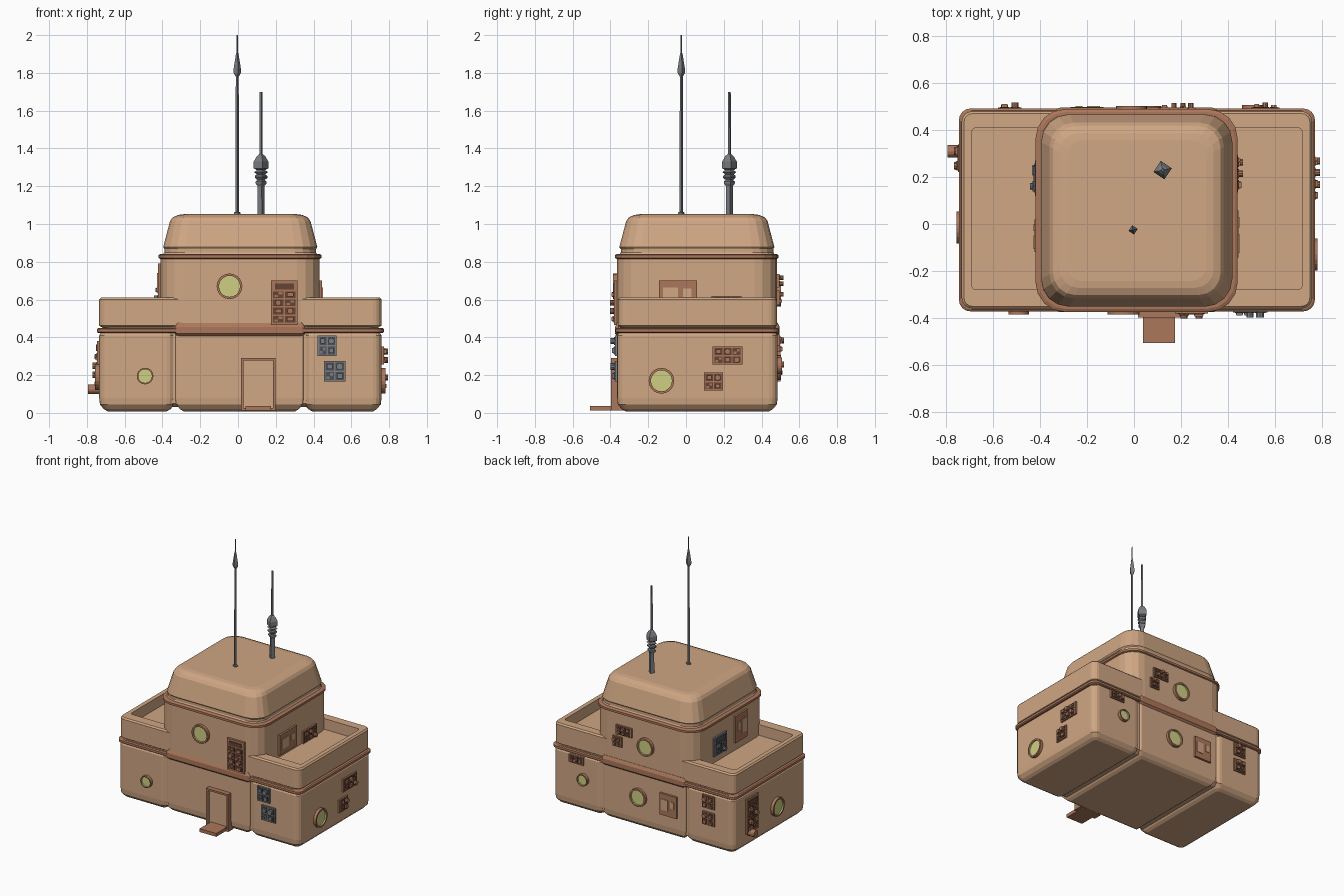
import bpy, bmesh
from math import pi, cos, sin
from mathutils import Matrix, Vector

cube = bpy.data.objects.get("Cube")
if cube:
    bpy.data.objects.remove(cube)


def material(name, rgb):
    m = bpy.data.materials.new(name)
    m.use_nodes = True
    m.diffuse_color = (*rgb, 1)
    m.node_tree.nodes["Principled BSDF"].inputs["Base Color"].default_value = (*rgb, 1)
    return m


MATS = [material("sand_plaster", (.63, .385, .23)), material("clay_trim", (.41, .185, .105)),
        material("window_glass", (.63, .62, .23)), material("grey_metal", (.2, .21, .225)),
        material("dark_clay", (.13, .06, .037)), material("dark_metal", (.075, .08, .09))]
SAND, CLAY, GLASS, METAL, DARK_CLAY, DARK_METAL = range(6)


def finish(name, bm):
    bmesh.ops.recalc_face_normals(bm, faces=bm.faces)
    mesh = bpy.data.meshes.new(name)
    bm.to_mesh(mesh)
    bm.free()
    for m in MATS:
        mesh.materials.append(m)
    ob = bpy.data.objects.new(name, mesh)
    bpy.context.collection.objects.link(ob)
    return ob


def skin(name, rings, mat):
    """Closed surface through rings of equal point count."""
    bm = bmesh.new()
    loops = [[bm.verts.new(p) for p in ring] for ring in rings]
    n = len(loops[0])
    for a, b in zip(loops, loops[1:]):
        for i in range(n):
            j = (i + 1) % n
            bm.faces.new((a[i], a[j], b[j], b[i]))
    bm.faces.new(loops[0][::-1])
    bm.faces.new(loops[-1])
    for f in bm.faces:
        f.material_index = mat
    return finish(name, bm)


def rounded_rect(x0, x1, y0, y1, z, r, seg=4):
    pts = []
    for k, (cx, cy) in enumerate([(x1 - r, y1 - r), (x0 + r, y1 - r), (x0 + r, y0 + r), (x1 - r, y0 + r)]):
        for i in range(seg + 1):
            a = (k + i / seg) * pi / 2
            pts.append((cx + r * cos(a), cy + r * sin(a), z))
    return pts


def block(name, rect, r, levels, mat):
    """Rounded box: levels are (height, inset) pairs."""
    x0, x1, y0, y1 = rect
    skin(name, [rounded_rect(x0 + d, x1 - d, y0 + d, y1 - d, z, max(r - d * .5, .006))
                for z, d in levels], mat)


def mast(name, x, y, profile, turn, sides=4):
    skin(name, [[(x + r * cos(turn + 2 * pi * i / sides), y + r * sin(turn + 2 * pi * i / sides), z)
                 for i in range(sides)] for r, z in profile], METAL)


# Wall features use local axes: along the wall, up, outward
WALLS = {"front": ((1, 0), (0, -1)), "back": ((1, 0), (0, 1)),
         "left": ((0, 1), (1, 0)), "right": ((0, 1), (-1, 0))}


def wall_matrix(wall, plane, u, z):
    a, n = WALLS[wall]
    along, out = Vector((*a, 0)), Vector((*n, 0))
    m = Matrix((along, (0, 0, 1), out)).transposed().to_4x4()
    m.translation = along * u + out * plane + Vector((0, 0, z))
    return m


def add_box(bm, u, v, w, h, d0, d1, mat):
    m = Matrix.Translation((u, v, (d0 + d1) / 2)) @ Matrix.Diagonal((w, h, d1 - d0, 1))
    verts = bmesh.ops.create_cube(bm, size=1, matrix=m)["verts"]
    faces = {f for v in verts for f in v.link_faces}
    for f in faces:
        f.material_index = mat
    return faces


def add_knob(bm, u, v, r, d, mat, sides=10):
    verts = bmesh.ops.create_cone(bm, cap_ends=True, segments=sides, radius1=r, radius2=r, depth=d + .02,
                                  matrix=Matrix.Translation((u, v, (d - .02) / 2)))["verts"]
    faces = {f for v in verts for f in v.link_faces}
    for f in faces:
        f.material_index = mat
    return faces


def sink_front(bm, faces, rim, depth, mat):
    front = max(faces, key=lambda f: f.calc_center_median().z)
    bmesh.ops.inset_region(bm, faces=[front], thickness=rim, depth=0)
    front.material_index = mat
    bmesh.ops.translate(bm, verts=bmesh.ops.extrude_discrete_faces(bm, faces=[front])["faces"][0].verts,
                        vec=(0, 0, -depth))


def place(name, bm, wall, plane, u, z):
    bm.transform(wall_matrix(wall, plane, u, z))
    finish(name, bm)


def porthole(name, wall, plane, u, z, r):
    bm = bmesh.new()
    sink_front(bm, add_knob(bm, 0, 0, r, .022, CLAY, 20), r * .18, .01, GLASS)
    place(name, bm, wall, plane, u, z)


def machinery(name, wall, plane, u, z, w, h, rows, cols=2, metal=False):
    """Plate covered in small recesses, boxes and knobs."""
    base, dark = (METAL, DARK_METAL) if metal else (CLAY, DARK_CLAY)
    bm = bmesh.new()
    add_box(bm, 0, 0, w, h, -.02, .012, base)
    cw, ch = w * .9 / cols, h * .92 / rows
    for r in range(rows):
        v = h * .46 - ch * (r + .5)
        if r == 0 and rows > 2:
            add_box(bm, 0, v, w * .72, ch * .7, 0, .018, dark)
            continue
        for c in range(cols):
            s = -w * .45 + cw * (c + .5)
            add_box(bm, s, v, cw * .86, ch * .82, 0, .015, dark)
            kind = (r + 2 * c) % 3
            if kind == 0:
                add_box(bm, s, v, cw * .55, ch * .5, 0, .026, base)
            elif kind == 1:
                for k in (-1, 1):
                    add_box(bm, s + k * cw * .18, v + k * ch * .16, cw * .3, ch * .28, 0, .022, base)
            else:
                add_knob(bm, s, v, min(cw, ch) * .36, .034, base)
    place(name, bm, wall, plane, u, z)


def shutter(name, wall, plane, u, z, w, h, flip=1):
    bm = bmesh.new()
    add_box(bm, 0, 0, w, h, -.02, .014, CLAY)
    add_box(bm, -flip * w * .2, 0, w * .4, h * .5, 0, .018, SAND)
    add_box(bm, flip * w * .25, h * .08, w * .22, h * .3, 0, .018, SAND)
    place(name, bm, wall, plane, u, z)


# Lower storey: two wings and a centre, with shallow joints between
FRONT, BACK = -.365, .485
foot = [(.008, .045), (.02, .025), (.045, .004), (.08, 0), (.41, 0), (.43, .012)]
block("right_wing", (-.735, -.332, FRONT, BACK), .045, foot, SAND)
block("left_wing", (.347, .76, FRONT, BACK), .045, foot, SAND)
block("centre_hall", (-.332, .347, FRONT + .002, BACK - .002), .012, foot, SAND)
block("hall_core", (-.7, .72, FRONT + .015, BACK - .015), .03, [(.03, .03), (.05, 0), (.47, 0)], SAND)

# Clay trim above the lower storey
block("wing_band", (-.747, .772, FRONT - .008, BACK + .008), .05,
      [(.422, .008), (.428, 0), (.444, 0), (.45, .008)], CLAY)
block("centre_band", (-.335, .355, FRONT - .011, BACK + .011), .02,
      [(.4, .02), (.42, 0), (.455, 0), (.478, .012)], CLAY)

# Walled terraces on both wings
for name, x0, x1 in (("right_terrace", -.735, -.2), ("left_terrace", .22, .76)):
    inner = (x0 + .042, x1 - .042, -.28, .41)
    rings = [rounded_rect(x0 + d, x1 - d, FRONT + .004 + d, BACK - .004 - d, z, .045 - d)
             for z, d in ((.45, .02), (.462, 0), (.6, 0), (.61, .01))]
    rings += [rounded_rect(*inner, z, .02) for z in (.61, .53)]
    skin(name, rings, SAND)

# Upper storey, ring and cap roof
block("tower", (-.41, .432, FRONT, BACK - .003), .12, [(.45, 0), (.82, 0), (.85, .02), (.88, .02)], SAND)
block("tower_ring", (-.42, .442, FRONT - .01, BACK + .005), .125,
      [(.815, .01), (.82, 0), (.836, 0), (.842, .012)], CLAY)
block("roof_cap", (-.396, .42, -.353, .468), .12,
      [(.858, .03), (.868, .006), (.878, 0), (1.015, .036), (1.035, .05), (1.048, .08), (1.052, .11)], SAND)

# Roof masts
mast("tall_mast", -.004, -.025, [(.018, 1.045), (.018, 1.06), (.009, 1.065), (.008, 1.78), (.02, 1.8),
                                 (.02, 1.82), (.007, 1.9), (.004, 1.91), (.003, 2)], .2)
mast("short_mast", .122, .23, [(.02, 1.04), (.018, 1.2), (.03, 1.215), (.03, 1.225), (.02, 1.232), (.034, 1.245),
                               (.034, 1.255), (.022, 1.262), (.038, 1.275), (.022, 1.285), (.04, 1.295),
                               (.04, 1.33), (.022, 1.36), (.009, 1.37), (.007, 1.7)], .2)

# Door and step
door = bmesh.new()
sink_front(door, add_box(door, 0, 0, .182, .278, -.03, .033, CLAY), .019, .022, SAND)
place("door", door, "front", -FRONT, .107, .151)
step = bmesh.new()
add_box(step, 0, 0, .137, .025, -.04, .142, CLAY)
place("door_step", step, "front", -FRONT, .107, .024)

# Round windows
L, R, TL, TR = .76, .735, .432, .41
for name, wall, plane, u, z, r in (
        ("front_tower_window", "front", -FRONT, -.045, .67, .068),
        ("front_wing_window", "front", -FRONT, -.492, .195, .044),
        ("left_window", "left", L, -.13, .17, .068),
        ("right_window", "right", R, -.015, .19, .068),
        ("back_tower_window", "back", BACK - .003, -.01, .63, .066),
        ("back_hall_window", "back", BACK - .003, .05, .24, .066),
        ("back_wing_window", "back", BACK, .505, .25, .044)):
    porthole(name, wall, plane, u, z, r)

# Shuttered panels
shutter("left_shutter", "left", TL, -.043, .625, .2, .15)
shutter("right_shutter", "right", TR, -.05, .69, .14, .2)
shutter("back_shutter", "back", BACK, -.2, .245, .14, .16, -1)

# Machinery plates
for name, wall, plane, u, z, w, h, rows, cols, metal in (
        ("front_tower_machinery", "front", -FRONT + .004, .245, .583, .14, .235, 5, 2, False),
        ("front_wing_machinery_upper", "front", -FRONT, .472, .355, .1, .11, 2, 2, True),
        ("front_wing_machinery_lower", "front", -FRONT, .512, .22, .115, .11, 2, 2, True),
        ("left_machinery_upper", "left", L, .22, .303, .16, .095, 2, 3, False),
        ("left_machinery_lower", "left", L, .145, .165, .1, .095, 2, 2, False),
        ("left_tower_machinery", "left", TL, .215, .575, .16, .09, 2, 3, False),
        ("right_machinery", "right", R, .28, .25, .14, .26, 5, 2, False),
        ("right_tower_machinery", "right", TR, .195, .65, .15, .14, 3, 2, True),
        ("back_wing_machinery_upper", "back", BACK, -.53, .36, .1, .095, 2, 2, False),
        ("back_wing_machinery_lower", "back", BACK, -.53, .235, .1, .095, 2, 2, False),
        ("back_left_machinery", "back", BACK, .56, .385, .12, .06, 1, 3, False),
        ("back_tower_machinery_upper", "back", BACK - .003, .17, .7, .13, .07, 2, 3, False),
        ("back_tower_machinery_lower", "back", BACK - .003, .225, .61, .075, .075, 2, 2, False)):
    machinery(name, wall, plane, u, z, w, h, rows, cols, metal)

# Outlet pipe on the right wing
pipe = bmesh.new()
add_knob(pipe, 0, 0, .026, .06, CLAY, 12)
place("outlet_pipe", pipe, "right", R, .31, .125)
